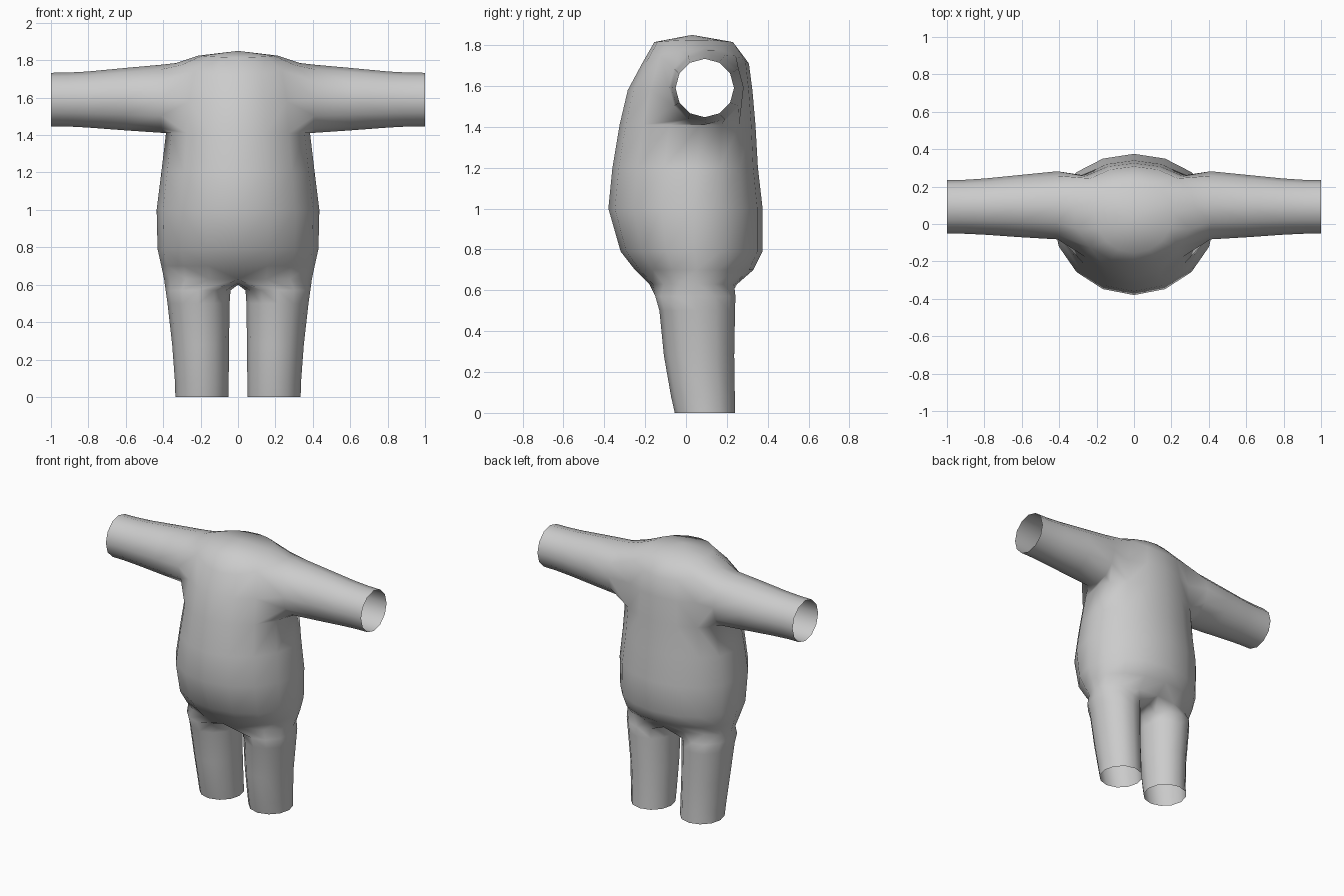
import bpy, bmesh
from math import sin, cos, pi, radians

if "Cube" in bpy.data.objects:
    bpy.data.objects.remove(bpy.data.objects["Cube"])

bm = bmesh.new()


def face(*verts):
    bm.faces.new(verts)


def bridge(a, b):
    # closed strip of quads between two equal loops
    n = len(a)
    for i in range(n):
        k = (i + 1) % n
        face(a[i], a[k], b[k], b[i])


# Torso half rings: z, front y, back y, y of widest point, half width, side lift
TORSO = [
    (0.63, -0.18, 0.25, 0.06, 0.395, 0.0),
    (0.70, -0.25, 0.33, 0.05, 0.41, 0.0),
    (0.79, -0.32, 0.375, 0.04, 0.43, 0.0),
    (1.00, -0.38, 0.375, 0.04, 0.435, 0.0),
    (1.20, -0.36, 0.352, 0.05, 0.41, 0.0),
    (1.41, -0.325, 0.34, 0.07, 0.385, 0.0),
    (1.58, -0.285, 0.325, 0.09, 0.37, 0.0),
    (1.71, -0.215, 0.308, 0.09, 0.33, 0.075),
    (1.815, -0.155, 0.23, 0.06, 0.21, 0.01),
]
rings = []
for z, yf, yb, yc, hx, lift in TORSO:
    ring = []
    for j in range(9):
        t = pi * j / 8
        c = cos(t)
        y = yc + (yf - yc) * c if c > 0 else yc - (yb - yc) * c
        x = 0 if j in (0, 8) else hx * sin(t)
        ring.append(bm.verts.new((x, y, z + lift * sin(t) ** 2)))
    rings.append(ring)

ARM_ROW = 5
for i in range(len(rings) - 1):
    for j in range(8):
        if i in (ARM_ROW, ARM_ROW + 1) and 2 <= j <= 5:
            continue  # arm opening
        a, b = rings[i], rings[i + 1]
        face(a[j], a[j + 1], b[j + 1], b[j])

# Shoulder top
crown = bm.verts.new((0, 0.03, 1.85))
for j in range(8):
    face(rings[-1][j], rings[-1][j + 1], crown)

# Arm: x, centre y, centre z, radius; open at the wrist
low, mid, high = rings[ARM_ROW:ARM_ROW + 3]
loop = low[2:7] + [mid[6]] + high[2:7][::-1] + [mid[2]]
for x, yc, zc, r in [(0.41, 0.1, 1.594, 0.182), (0.6, 0.096, 1.592, 0.167),
                     (0.8, 0.093, 1.59, 0.15), (0.91, 0.092, 1.59, 0.144),
                     (1.0, 0.092, 1.59, 0.143)]:
    nxt = []
    for i in range(12):
        a = radians(-150 + 30 * i)
        nxt.append(bm.verts.new((x, yc + r * cos(a), zc + r * sin(a))))
    bridge(loop, nxt)
    loop = nxt

# Leg: z, inner x, outer x, front y, back y; open at the ankle
crotch = [bm.verts.new((0, y, z)) for y, z in ((0.16, 0.61), (0.05, 0.6), (-0.07, 0.61))]
loop = rings[0] + crotch
for z, xi, xo, yf, yb in [(0.57, 0.04, 0.387, -0.15, 0.242),
                          (0.50, 0.045, 0.377, -0.13, 0.24),
                          (0.28, 0.048, 0.352, -0.108, 0.236),
                          (0.08, 0.05, 0.337, -0.073, 0.239),
                          (0.0, 0.05, 0.335, -0.055, 0.241)]:
    nxt = []
    for j in range(12):
        a = radians(30 * (j - 1))
        nxt.append(bm.verts.new(((xi + xo) / 2 + (xo - xi) / 2 * sin(a),
                                 (yf + yb) / 2 - (yb - yf) / 2 * cos(a), z)))
    bridge(loop, nxt)
    loop = nxt

# Mirror the half to the other side
geom = bm.verts[:] + bm.edges[:] + bm.faces[:]
copy = bmesh.ops.duplicate(bm, geom=geom)["geom"]
for v in copy:
    if isinstance(v, bmesh.types.BMVert):
        v.co.x = -v.co.x
bmesh.ops.remove_doubles(bm, verts=bm.verts[:], dist=0.0005)
bmesh.ops.recalc_face_normals(bm, faces=bm.faces[:])
for f in bm.faces:
    f.smooth = True

mesh = bpy.data.meshes.new("body_suit")
bm.to_mesh(mesh)
bm.free()
body = bpy.data.objects.new("body_suit", mesh)
bpy.context.collection.objects.link(body)
